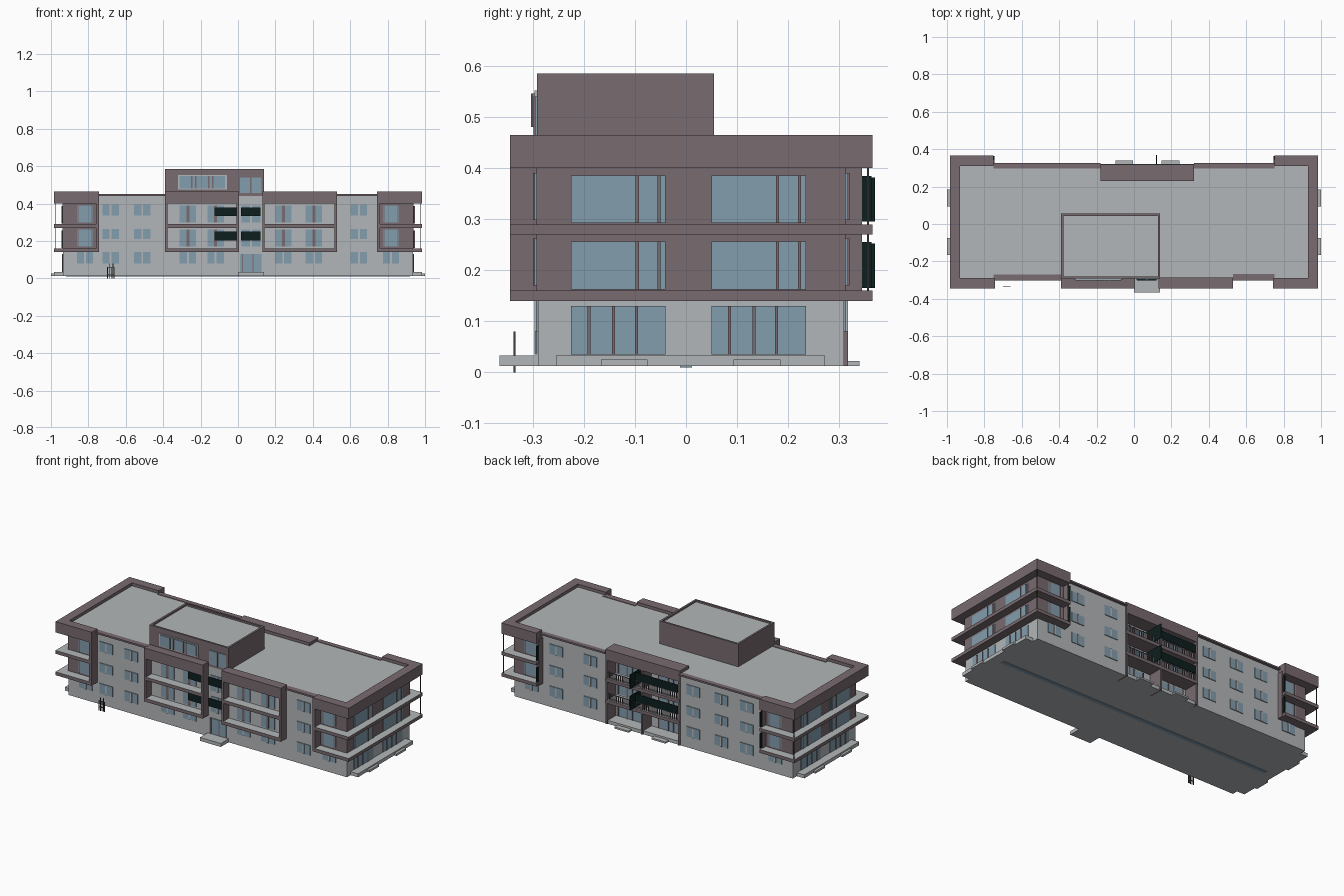
import bpy, bmesh
from mathutils import Matrix

if "Cube" in bpy.data.objects:
    bpy.data.objects.remove(bpy.data.objects["Cube"], do_unlink=True)


def material(name, r, g, b):
    m = bpy.data.materials.new(name)
    m.use_nodes = True
    m.diffuse_color = (r, g, b, 1)
    m.node_tree.nodes["Principled BSDF"].inputs["Base Color"].default_value = (r, g, b, 1)
    return m


plaster = material("pale grey plaster", .45, .47, .48)
brown = material("mauve brown cladding", .19, .145, .16)
glass = material("blue glass", .23, .34, .42)
green = material("dark green screen", .004, .014, .013)
metal = material("dark metal", .05, .05, .05)


def part(name, mat, boxes, top=None):
    """One object from boxes (x0, x1, y0, y1, z0, z1); top is an optional upper-face material."""
    bm = bmesh.new()
    for x0, x1, y0, y1, z0, z1 in boxes:
        place = Matrix.Translation(((x0 + x1) / 2, (y0 + y1) / 2, (z0 + z1) / 2))
        size = Matrix.Diagonal((x1 - x0, y1 - y0, z1 - z0, 1))
        bmesh.ops.create_cube(bm, size=1, matrix=place @ size)
    bm.normal_update()
    mesh = bpy.data.meshes.new(name)
    mesh.materials.append(mat)
    if top:
        mesh.materials.append(top)
        for f in bm.faces:
            f.material_index = int(f.normal.z > .5)
    bm.to_mesh(mesh)
    bm.free()
    ob = bpy.data.objects.new(name, mesh)
    bpy.context.collection.objects.link(ob)
    return ob


def mirror(boxes):
    """Add the boxes mirrored across x = 0."""
    return boxes + [(-b[1], -b[0]) + tuple(b[2:]) for b in boxes]


# Main dimensions
END, FRONT, BACK, RECESS = .935, -.29, .31, .23
OUT, BAY, REAR, WING = .985, -.345, .365, .75
BASE, ROOF, TOP = .012, .447, .465
LOG0, LOG1 = -.18, .32
SLABS = [(.14, .16), (.27, .29)]
UPPER = [(.16, .27), (.29, .40)]

# Body with a recessed loggia at the back
part("main_body", plaster, [
    (-END, END, FRONT, RECESS, BASE, ROOF),
    (-END, LOG0, RECESS, BACK, BASE, ROOF),
    (LOG1, END, RECESS, BACK, BASE, ROOF),
    (LOG0, LOG1, RECESS, BACK, BASE, .033)])
part("underside_strip", glass, [(-.92, .92, -.012, .012, .009, BASE)])

# Brown cladding wrapping the upper floors of both end wings
c = .003
part("wing_cladding", brown, mirror([
    (END - c, END + c, FRONT - c, BACK + c, .14, .42),
    (WING, END, FRONT - c, FRONT + c, .14, .42),
    (WING, END, BACK - c, BACK + c, .14, .42)]))

# Balcony slabs around the wings, with pale floors
slabs = []
for z0, z1 in SLABS:
    slabs += [(END, OUT, BAY, REAR, z0, z1),
              (WING, END, BAY, FRONT, z0, z1),
              (WING, END, BACK, REAR, z0, z1)]
part("wing_balcony_slabs", brown, mirror(slabs), plaster)

# Raised rims of the wings
part("wing_parapets", brown, mirror([
    (.93, OUT, BAY, REAR, .40, TOP),
    (WING, .93, BAY, FRONT, .40, TOP),
    (WING, .93, BACK, REAR, .40, TOP)]))
part("wing_fins", brown, mirror([
    (WING - .008, WING + .008, BAY, FRONT, .14, TOP),
    (WING - .005, WING + .005, BACK, .345, .14, .42)]))
part("wing_screens", green, mirror(
    [(WING - .003, WING + .003, .345, .363, z0 + .005, z1 - .015) for z0, z1 in UPPER]))
part("wing_posts", metal, mirror(
    [(OUT - .01, OUT - .006, y, y + .004, z0, z1)
     for y in (.355, ) for z0, z1 in UPPER]))

# Flush coping strips along the long walls
part("roof_coping", brown, [
    (-WING, -.39, -.303, -.27, .44, .45), (.53, WING, -.303, -.268, .44, .45),
    (-WING, LOG0, .298, .327, .44, .45), (LOG1, WING, .298, .327, .44, .45)])

# Two framed bays on the front
bays = [(-.39, .005), (.13, .53)]
part("bay_slabs", brown, [(a, b, BAY, FRONT, z0, z1) for a, b in bays for z0, z1 in SLABS], plaster)
part("bay_parapets", brown, [(a, b, BAY, FRONT + .005, .40, TOP) for a, b in bays])
part("bay_fins", brown, [(x, x + .013, BAY, FRONT, .14, TOP)
                         for a, b in bays for x in (a, b - .013)])
part("front_screens", green, [(a, b, -.303, -.298, z, z + .048)
                              for a, b in ((-.125, -.008), (.015, .12)) for z in (.203, .332)])

# Back loggia: roof, floors, cheeks, rails and screens
part("loggia_roof", brown, [(LOG0, LOG1, RECESS, .317, .40, TOP)])
part("loggia_floors", brown, [(LOG0, LOG1, RECESS, .32, z0, z1) for z0, z1 in SLABS], plaster)
part("loggia_cheeks", brown, [(x, x + .012, RECESS, .317, BASE, .41)
                              for x in (LOG0, .07, LOG1 - .012)])
rails = []
for z0, z1 in UPPER:
    rails.append((LOG0, LOG1, .310, .314, z0 + .035, z0 + .039))
    rails += [(LOG0 + i * .0125, LOG0 + i * .0125 + .004, .310, .314, z0, z0 + .036)
              for i in range(40)]
part("loggia_railings", brown, rails)
part("loggia_screens", green, [(-.165, .12, .314, .318, z0 + .04, z1 - .022) for z0, z1 in UPPER])
part("loggia_dividers", green, [(.118, .122, .25, .37, z0 + .005, z1 - .018) for z0, z1 in UPPER])

# Rooftop block with a thin rim
X0, X1, Y0, Y1, PH, rim = -.39, .14, FRONT - .002, .055, .585, .012
part("rooftop_block", brown, [(X0, X1, Y0, Y1, .44, .575)], plaster)
part("rooftop_rim", brown, [
    (X0, X1, Y0, Y0 + rim, .57, PH), (X0, X1, Y1 - rim, Y1, .57, PH),
    (X0, X0 + rim, Y0, Y1, .57, PH), (X1 - rim, X1, Y0, Y1, .57, PH)])
part("rooftop_window_surround", plaster, [(-.322, -.06, -.297, FRONT, .475, .552)])

# Terraces and steps at ground level
part("end_terraces", plaster, mirror([
    (END, OUT, -.255, .272, BASE, .033),
    (OUT, 1, -.167, -.075, BASE, .025), (OUT, 1, .093, .185, BASE, .025)]))
part("entrance_step", plaster, [(0, .14, -.365, FRONT, BASE, .033)])
part("back_steps", plaster, [(x, x + .095, BACK, .34, BASE, .022) for x in (-.1, .148)])

# Windows: thin glass plates with slim upright bars
panes, pale_bars, brown_bars = [], [], []


def plate(facing, plane, u0, u1, z0, z1, t):
    if facing == "front":
        return (u0, u1, plane - t, plane, z0, z1)
    if facing == "back":
        return (u0, u1, plane, plane + t, z0, z1)
    return (plane, plane + t, u0, u1, z0, z1)


def window(facing, plane, u0, u1, z0, z1, bars=(.5,), store=pale_bars, half=.005):
    result = [plate(facing, plane, u0, u1, z0, z1, .004)]
    uprights = [plate(facing, plane, u0 + (u1 - u0) * k - half,
                      u0 + (u1 - u0) * k + half, z0, z1, .007) for k in bars]
    sides = mirror if facing == "side" else list
    panes.extend(sides(result))
    store.extend(sides(uprights))


small = [(.08, .14), (.21, .265), (.335, .395)]
tall = [(.17, .262), (.298, .39)]
w = .088
for x in (-.725, -.556, .602):
    for z in small:
        window("front", FRONT, x, x + w, *z)
for x in (-.312, -.164, .198, .362):
    window("front", FRONT, x, x + w, *small[0])
    for z in tall:
        window("front", FRONT, x, x + w, *z, store=brown_bars, half=.008)
for x in (-.862, .774):
    window("front", FRONT, x, x + w, *small[0])
    window("back", BACK, x, x + w, *small[0])
    for z in tall:
        window("front", FRONT - c, x, x + w, *z, bars=(.08, .92), store=brown_bars, half=.003)
        window("back", BACK + c, x, x + w, *z, bars=(.08, .92), store=brown_bars, half=.003)
for x in (-.67, -.5, -.31, .38, .61):
    for z in small:
        window("back", BACK, x, x + w, *z)

# Entrance door, stair windows and rooftop windows
window("front", FRONT, .012, .125, .035, .13, (.1, .6), brown_bars, .003)
for z in tall:
    window("front", FRONT, .02, .12, *z)
window("front", -.297, -.312, -.07, .481, .546, (.27, .36, .64, .73), brown_bars, .004)
window("front", Y0, .012, .125, .455, .54, (.5,), brown_bars, .004)

# Loggia doors
for x in (-.145, .13):
    for z0, z1 in [(.035, .13)] + tall:
        window("back", RECESS, x, x + .165, z0, z1, (.02, .4, .6, .98), brown_bars, .004)

# Wide windows on both ends
for u, leaf in ((-.225, (.7, .93)), (.05, (.7, .93))):
    window("side", END, u, u + .185, .035, .13, (.19, .45, .69), brown_bars, .003)
    for z0, z1 in UPPER:
        window("side", END + c, u, u + .185, z0 + .002, z1 - .014, leaf, brown_bars, .003)

part("window_glass", glass, panes)
part("pale_window_bars", plaster, pale_bars)
part("brown_window_bars", brown, brown_bars)

# Small bicycle stand in front
stand = [(x, x + .004, -.338, -.334, 0, .06 + .02 * (i % 2))
         for i, x in enumerate((-.7, -.69, -.68, -.67, -.664))]
stand += [(-.7, -.66, -.338, -.334, z, z + .004) for z in (.02, .055)]
part("bicycle_stand", metal, stand)
